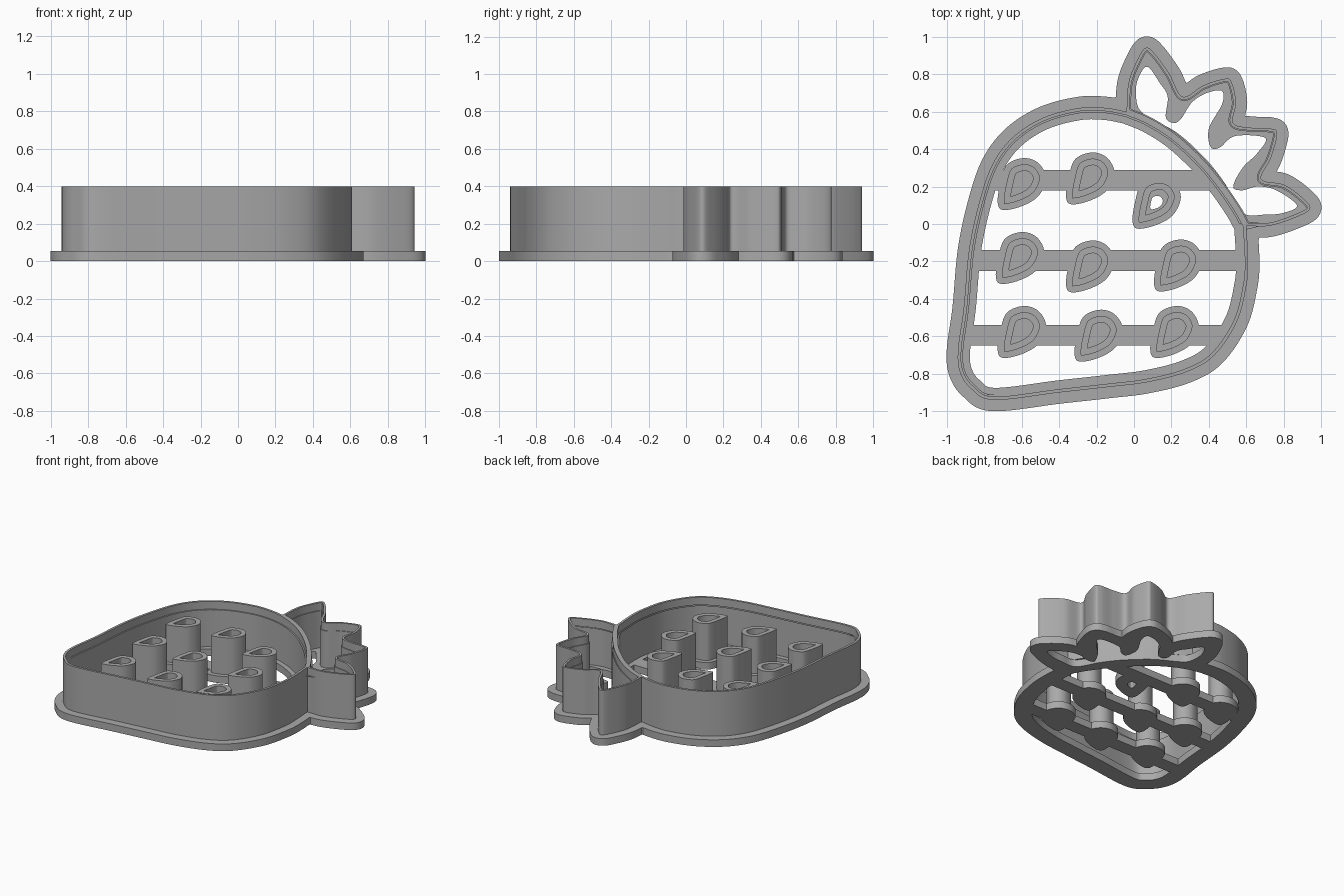
import bpy
from math import radians
from mathutils import Vector

cube = bpy.data.objects.get("Cube")
if cube:
    bpy.data.objects.remove(cube)

grey = bpy.data.materials.new("matte grey")
grey.use_nodes = True
colour = (0.4, 0.4, 0.4, 1)
grey.diffuse_color = colour
grey.node_tree.nodes["Principled BSDF"].inputs["Base Color"].default_value = colour


def spline(points, closed=False, steps=10):
    """Smooth path through the points; the last point is left off for joining."""
    p = [Vector(q) for q in points]
    if closed:
        p = [p[-1]] + p + p[:2]
    else:
        p = [2 * p[0] - p[1]] + p + [2 * p[-1] - p[-2]]
    path = []
    for a, b, c, d in zip(p, p[1:], p[2:], p[3:]):
        for i in range(steps):
            t = i / steps
            path.append(b + (c - a) * t / 2
                        + (a - 2.5 * b + 2 * c - d / 2) * t ** 2
                        + (1.5 * b - a / 2 - 1.5 * c + d / 2) * t ** 3)
    return path


def offset(loop, distance):
    """Grow (or shrink) a counter-clockwise loop, dropping crossed parts."""
    result = []
    for i, p in enumerate(loop):
        t = (loop[(i + 1) % len(loop)] - loop[i - 1]).normalized()
        q = p + Vector((t.y, -t.x)) * distance
        if min((q - s).length for s in loop) > abs(distance) * 0.97:
            result.append(q)
    return result


def slab(name, loops, bottom, top):
    """Extrude a filled outline; inner loops become holes."""
    curve = bpy.data.curves.new(name, "CURVE")
    curve.dimensions = "2D"
    curve.fill_mode = "BOTH"
    curve.extrude = (top - bottom) / 2
    for loop in loops:
        s = curve.splines.new("POLY")
        s.points.add(len(loop) - 1)
        for point, p in zip(s.points, loop):
            point.co = (p.x, p.y, 0, 1)
        s.use_cyclic_u = True
    obj = bpy.data.objects.new(name, curve)
    obj.location.z = (top + bottom) / 2
    bpy.context.collection.objects.link(obj)
    bpy.ops.object.select_all(action="DESELECT")
    obj.select_set(True)
    bpy.context.view_layer.objects.active = obj
    bpy.ops.object.convert(target="MESH")
    obj = bpy.context.object
    obj.data.materials.clear()
    obj.data.materials.append(grey)
    bpy.ops.object.mode_set(mode="EDIT")
    bpy.ops.mesh.select_all(action="SELECT")
    bpy.ops.mesh.remove_doubles(threshold=0.0005)
    bpy.ops.mesh.normals_make_consistent(inside=False)
    bpy.ops.object.mode_set(mode="OBJECT")
    bpy.ops.object.shade_smooth_by_angle(angle=radians(30))
    return obj


# Heights shared by all parts
BASE, STEP, RIM = 0.055, 0.34, 0.4

# Fruit side, from the upper leaf joint round to the lower one
fruit = spline([(-.04, .6), (-.15, .62), (-.29, .62), (-.48, .57), (-.64, .47),
                (-.75, .33), (-.82, .14), (-.88, -.13), (-.91, -.45),
                (-.94, -.67), (-.93, -.79), (-.87, -.88), (-.75, -.94),
                (-.4, -.9), (-.13, -.87), (.07, -.845), (.28, -.79),
                (.43, -.7), (.55, -.52), (.6, -.33), (.61, -.2), (.6, -.01)])

# Leaf crown, tip by tip with valleys between
leaves = spline([(.6, -.01), (.72, -.01), (.85, .03), (.94, .08), (.9, .14),
                 (.8, .21), (.68, .24), (.73, .35), (.765, .48), (.73, .51),
                 (.62, .515), (.53, .54), (.545, .65), (.52, .76), (.48, .775),
                 (.37, .74), (.26, .68), (.19, .8), (.11, .91), (.06, .94),
                 (.01, .86), (-.03, .75), (-.04, .6)])

# Shoulder shared by fruit and crown
shoulder = spline([(.6, -.01), (.55, .08), (.46, .21), (.36, .33), (.22, .46),
                   (.08, .55), (-.04, .6)])

# Opening of the base inside the crown, with fingers below each valley
crown_hole = spline([(.07, .84), (.02, .77), (.01, .69), (.03, .61), (.1, .56),
                     (.24, .48), (.39, .34), (.49, .21), (.58, .06), (.7, .05),
                     (.8, .06), (.87, .1), (.76, .18), (.66, .2), (.58, .18),
                     (.53, .2), (.58, .3), (.66, .38), (.7, .46), (.54, .47),
                     (.46, .41), (.41, .41), (.4, .51), (.47, .64), (.47, .71),
                     (.39, .7), (.31, .65), (.25, .56), (.21, .54), (.17, .57),
                     (.18, .68), (.14, .75)], closed=True)

outline = fruit + leaves
body = fruit + shoulder
crown = leaves + [Vector((-.04, .6))] + shoulder[:0:-1]

# Base flange and two-step cutting wall
slab("base_flange", [offset(outline, 0.06), offset(body, -0.065), crown_hole], 0, BASE)
slab("lower_wall", [outline, offset(body, -0.028), offset(crown, -0.022)], BASE, STEP)
slab("cutting_edge", [outline, offset(body, -0.018), offset(crown, -0.016)], STEP, RIM)

# Cross bars that carry the seeds
for name, left, right, y in (("upper_bar", -.76, .4, .233),
                             ("middle_bar", -.85, .57, -.195),
                             ("lower_bar", -.9, .47, -.595)):
    corners = [Vector((x, y + h)) for x, h in ((left, -.055), (right, -.055),
                                               (right, .055), (left, .055))]
    slab(name, [corners], 0, BASE)

# Teardrop seeds: a pad with a hollow stamp on it
teardrop = spline([(.01, .137), (-.08, .1), (-.115, 0), (-.128, -.1),
                   (-.1, -.14), (0, -.12), (.09, -.065), (.13, .03),
                   (.09, .11)], closed=True)
centres = [(-.6, .215), (-.235, .245), (.12, .115),
           (-.61, -.18), (-.235, -.225), (.235, -.22),
           (-.6, -.575), (-.19, -.595), (.215, -.575)]
for number, centre in enumerate(centres, 1):
    place = lambda loop: [p + Vector(centre) for p in loop]
    pad = [place(teardrop)]
    if number == 3:  # this pad is pierced through
        pad.append(place([p * 0.26 for p in teardrop]))
    slab(f"seed_pad_{number}", pad, 0, BASE)
    slab(f"seed_stamp_{number}", [place(offset(teardrop, -0.033)),
                                  place(offset(teardrop, -0.068))], BASE, STEP)
